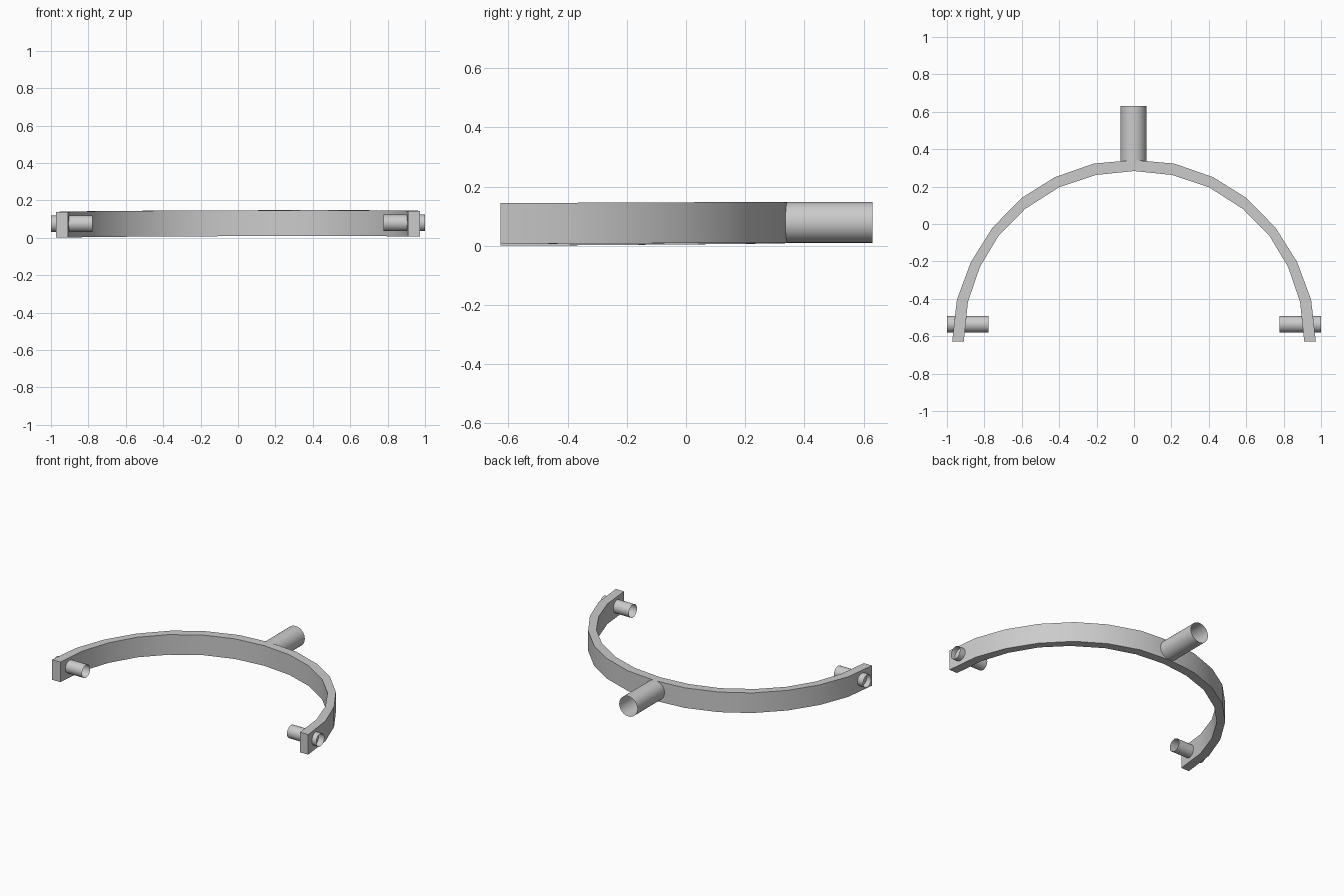
import bpy, bmesh, math
from mathutils import Matrix, Vector

if "Cube" in bpy.data.objects:
    bpy.data.objects.remove(bpy.data.objects["Cube"])


def finish(name, bm):
    me = bpy.data.meshes.new(name)
    bm.to_mesh(me)
    bm.free()
    ob = bpy.data.objects.new(name, me)
    bpy.context.collection.objects.link(ob)
    bpy.ops.object.select_all(action='DESELECT')
    ob.select_set(True)
    bpy.context.view_layer.objects.active = ob
    bpy.ops.object.shade_smooth_by_angle(angle=math.radians(30))
    return ob


def tube(name, start, end, radius, sides=32):
    """Open-ended thin tube between two points."""
    a, b = Vector(start), Vector(end)
    bm = bmesh.new()
    rot = (b - a).to_track_quat('Z', 'Y').to_matrix().to_4x4()
    bmesh.ops.create_cone(bm, cap_ends=False, segments=sides, radius1=radius,
                          radius2=radius, depth=(b - a).length,
                          matrix=Matrix.Translation((a + b) / 2) @ rot)
    return finish(name, bm)


# Curved yoke band: half outline from crown to tip, mirrored in x
outer = [(0, .342), (.215, .323), (.424, .25), (.60, .14),
         (.757, -.02), (.873, -.205), (.947, -.405), (.972, -.627)]
inner = [(0, .283), (.205, .262), (.40, .197), (.583, .08),
         (.722, -.06), (.824, -.23), (.888, -.417), (.910, -.627)]


def full(half):
    return [(-x, y) for x, y in reversed(half[1:])] + half


bm = bmesh.new()
rings = []
for (ox, oy), (ix, iy) in zip(full(outer), full(inner)):
    ring = []
    for x, y, h in ((ox, oy, 0), (ox, oy, .138), (ix, iy, .138), (ix, iy, 0)):
        z = .0067 + .003 * x + .006 * y      # the band leans very slightly
        ring.append(bm.verts.new((x, y, z + h)))
    rings.append(ring)
for r, s in zip(rings, rings[1:]):
    for k in range(4):
        j = (k + 1) % 4
        bm.faces.new((r[k], r[j], s[j], s[k]))
bm.faces.new(rings[0])
bm.faces.new(rings[-1])
bmesh.ops.recalc_face_normals(bm, faces=bm.faces)
finish("yoke_band", bm)

# Pivot pins through both tips
for side, label in ((-1, "left"), (1, "right")):
    z = .077 + .002 * side
    tube(label + "_pivot_pin", (side * .778, -.536, z), (side * 1.0, -.536, z), .044)

# Rear mounting stub
tube("rear_stub", (-.003, .315, .079), (-.003, .63, .079), .069)
